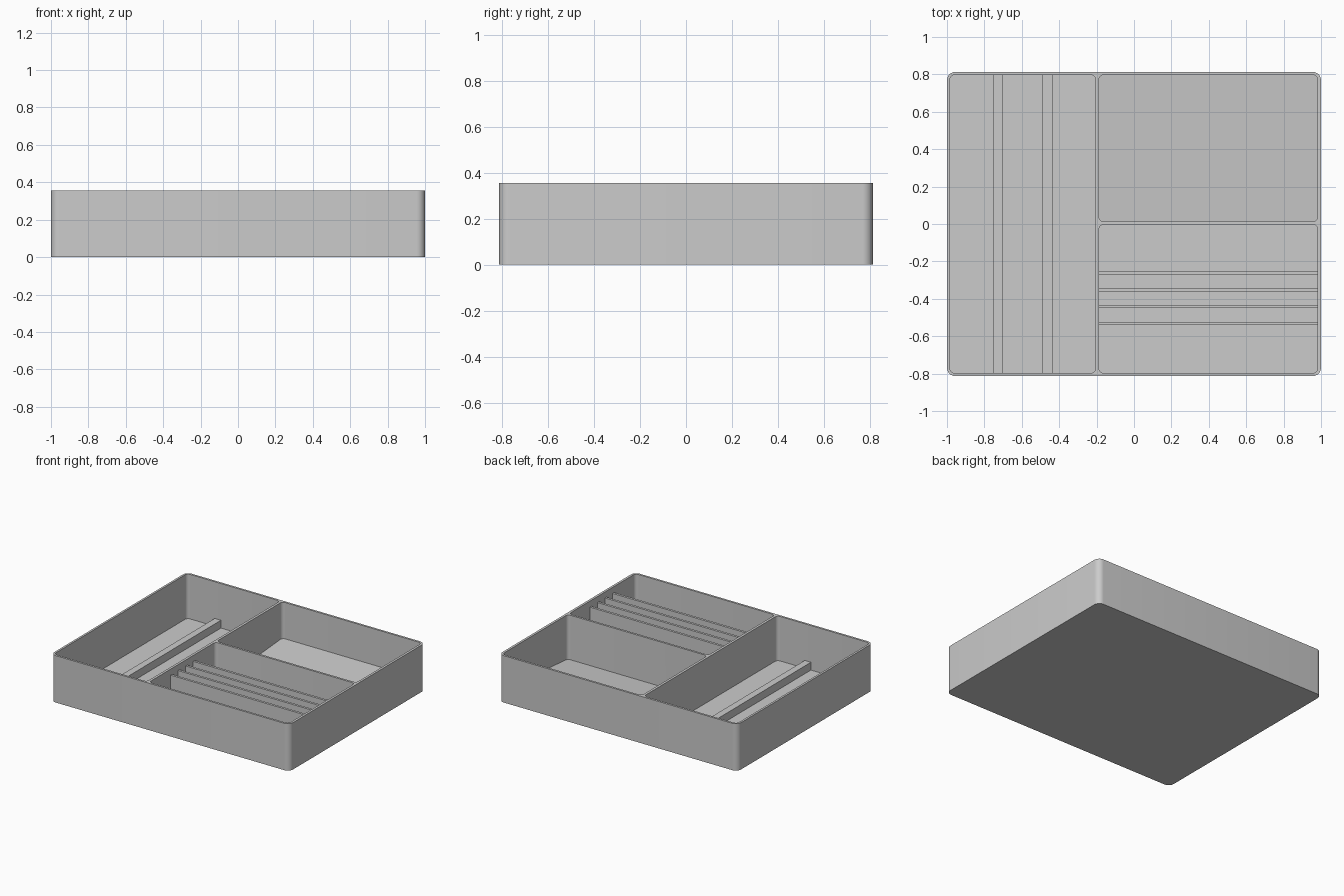
import bpy
import bmesh
import math

if "Cube" in bpy.data.objects:
    bpy.data.objects.remove(bpy.data.objects["Cube"], do_unlink=True)

HEIGHT = 0.355
FLOOR = 0.018
INNER_Y = 0.797
LEFT_BAY = (-0.984, -0.206)
RIGHT_BAY = (-0.187, 0.982)

grey = bpy.data.materials.new("plain grey")
grey.use_nodes = True
colour = (0.6, 0.6, 0.6, 1)
grey.diffuse_color = colour
grey.node_tree.nodes["Principled BSDF"].inputs["Base Color"].default_value = colour


def rounded_block(name, xs, ys, z0, z1, radius=0.0, back_z0=None):
    """Upright block with rounded corners; the base may slope up to back_z0."""
    bm = bmesh.new()
    bmesh.ops.create_cube(bm, size=1)
    for v in bm.verts:
        v.co = (xs[v.co.x > 0], ys[v.co.y > 0], (z0, z1)[v.co.z > 0])
    if radius:
        upright = [e for e in bm.edges
                   if abs(e.verts[0].co.z - e.verts[1].co.z) > 0.1]
        bmesh.ops.bevel(bm, geom=upright, offset=radius, segments=8,
                        profile=0.5, affect='EDGES')
    if back_z0 is not None:
        for v in bm.verts:
            if abs(v.co.z - z0) < 0.001:
                t = (v.co.y - ys[0]) / (ys[1] - ys[0])
                v.co.z = z0 + t * (back_z0 - z0)
    bmesh.ops.recalc_face_normals(bm, faces=bm.faces)
    mesh = bpy.data.meshes.new(name)
    bm.to_mesh(mesh)
    bm.free()
    mesh.materials.append(grey)
    obj = bpy.data.objects.new(name, mesh)
    bpy.context.collection.objects.link(obj)
    return obj


def activate(obj):
    bpy.ops.object.select_all(action='DESELECT')
    obj.select_set(True)
    bpy.context.view_layer.objects.active = obj


# Tray body with three compartments cut out, the back right one with a sloped floor
tray = rounded_block("tray_body", (-1, 1), (-0.813, 0.813), 0, HEIGHT, 0.045)
bays = [
    ("long_bay", LEFT_BAY, (-INNER_Y, INNER_Y), None),
    ("slotted_bay", RIGHT_BAY, (-INNER_Y, -0.003), None),
    ("sloped_bay", RIGHT_BAY, (0.013, INNER_Y), 0.08),
]
for name, xs, ys, back in bays:
    cutter = rounded_block(name + "_cutter", xs, ys, FLOOR, HEIGHT + 0.1, 0.025, back)
    cutter.hide_render = True
    cut = tray.modifiers.new(name, 'BOOLEAN')
    cut.operation = 'DIFFERENCE'
    cut.solver = 'EXACT'
    cut.object = cutter
    activate(tray)
    bpy.ops.object.modifier_apply(modifier=cut.name)
    bpy.data.objects.remove(cutter, do_unlink=True)
activate(tray)
bpy.ops.object.shade_smooth_by_angle(angle=math.radians(30))

# Low rails along the floor of the long compartment
for name, x in (("outer_rail", -0.727), ("inner_rail", -0.463)):
    rounded_block(name, (x - 0.026, x + 0.026), (-INNER_Y - 0.005, INNER_Y + 0.005),
                  FLOOR - 0.005, 0.077)

# Thin dividers, slightly lower than the rim
for i in range(4):
    y = -0.532 + i * 0.0907
    rounded_block(f"slot_divider_{i + 1}", (RIGHT_BAY[0] - 0.005, RIGHT_BAY[1] + 0.005),
                  (y - 0.009, y + 0.009), FLOOR - 0.005, HEIGHT - 0.045)
